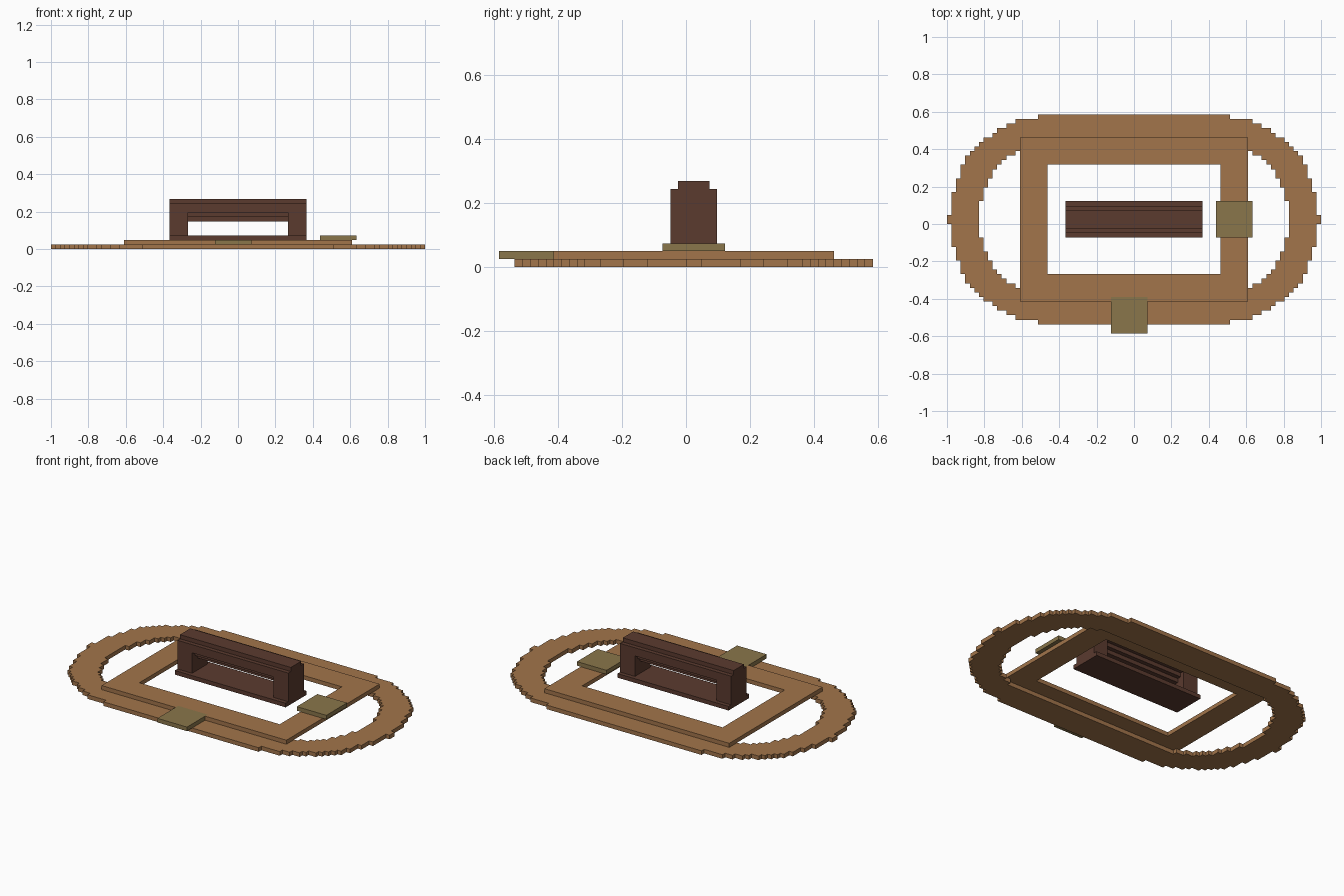
import bpy, bmesh

if "Cube" in bpy.data.objects:
    bpy.data.objects.remove(bpy.data.objects["Cube"])

U = 2 / 82  # size of one block; all coordinates below are in blocks


def material(name, rgb):
    m = bpy.data.materials.new(name)
    m.diffuse_color = (*rgb, 1)
    m.use_nodes = True
    m.node_tree.nodes["Principled BSDF"].inputs["Base Color"].default_value = m.diffuse_color
    return m


TAN = material("tan wood", (0.36, 0.177, 0.070))
OLIVE = material("olive wood", (0.255, 0.181, 0.070))
DARK = material("dark brown", (0.104, 0.043, 0.028))


def box(name, mat, x0, x1, y0, y1, z0, z1):
    return prism(name, mat, [(y0, z0), (y1, z0), (y1, z1), (y0, z1)], x0, x1)


def prism(name, mat, profile, x0, x1):
    """Extrude a (y, z) profile along x."""
    bm = bmesh.new()
    face = bm.faces.new([bm.verts.new((x0 * U, y * U, z * U)) for y, z in profile])
    out = bmesh.ops.extrude_face_region(bm, geom=[face])["geom"]
    bmesh.ops.translate(bm, vec=((x1 - x0) * U, 0, 0),
                        verts=[g for g in out if isinstance(g, bmesh.types.BMVert)])
    bmesh.ops.recalc_face_normals(bm, faces=bm.faces)
    me = bpy.data.meshes.new(name)
    bm.to_mesh(me)
    bm.free()
    ob = bpy.data.objects.new(name, me)
    me.materials.append(mat)
    bpy.context.collection.objects.link(ob)
    return ob


def plate(name, mat, loops, z0):
    """One-block-thick plate from an outline and a hole, both in x, y."""
    cu = bpy.data.curves.new(name, 'CURVE')
    cu.dimensions = '2D'
    cu.fill_mode = 'BOTH'
    cu.extrude = U / 2
    for pts in loops:
        sp = cu.splines.new('POLY')
        sp.points.add(len(pts) - 1)
        for p, (x, y) in zip(sp.points, pts):
            p.co = (x * U, y * U, 0, 1)
        sp.use_cyclic_u = True
    ob = bpy.data.objects.new(name, cu)
    bpy.context.collection.objects.link(ob)
    ob.location.z = (z0 + 0.5) * U
    bpy.ops.object.select_all(action='DESELECT')
    bpy.context.view_layer.objects.active = ob
    ob.select_set(True)
    bpy.ops.object.convert(target='MESH')
    ob = bpy.context.object
    ob.name = name
    ob.data.materials.clear()
    ob.data.materials.append(mat)
    for p in ob.data.polygons:
        p.use_smooth = False
        p.material_index = 0
    return ob


def stepped_oval(half_widths, yc=1):
    """Mirror a list of row half widths into a closed stepped outline."""
    q = []
    for j, w in enumerate(half_widths):
        if q and q[-1][0] == w:
            q[-1] = (w, j + 1)
        else:
            if q:
                q.append((w, j))
            q.append((w, j + 1))
    pts = q + [(-x, y) for x, y in reversed(q)]
    pts += [(-x, -y) for x, y in q] + [(x, -y) for x, y in reversed(q)]
    return [(x, y + yc) for x, y in pts]


# oval track
outer = [41] + [40] * 5 + [39] * 3 + [38] * 3 + [37] * 2 + [36, 35, 34, 33, 31, 30, 28, 26, 21]
inner = [34] * 4 + [33] * 3 + [32] * 2 + [31] * 2 + [30, 29, 28, 26, 24]
plate("oval_track", TAN, [stepped_oval(outer), stepped_oval(inner)], 0)

# rectangular frame, notched where the front pad sits
frame = [(-25, -17), (-5, -17), (-5, -16), (3, -16), (3, -17), (25, -17), (25, 19), (-25, 19)]
hole = [(-19, -11), (19, -11), (19, 13), (-19, 13)]
plate("rectangular_frame", TAN, [frame, hole], 1)

# square pads
box("front_pad", OLIVE, -5, 3, -24, -16, 1, 2)
box("right_pad", OLIVE, 18, 26, -3, 5, 2, 3)

# centre block: base, two posts, stepped lintel and cap
box("centre_base", DARK, -15, 15, -3, 5, 2, 3)
for side, x in (("left", -15), ("right", 11)):
    box(side + "_post", DARK, x, x + 4, -2, 4, 3, 10)
lintel = [(-2, 10), (-2, 8), (-1, 8), (-1, 7), (0, 7), (0, 6),
          (2, 6), (2, 7), (3, 7), (3, 8), (4, 8), (4, 10)]
prism("lintel", DARK, lintel, -11, 11)
box("top_cap", DARK, -15, 15, -1, 3, 10, 11)
